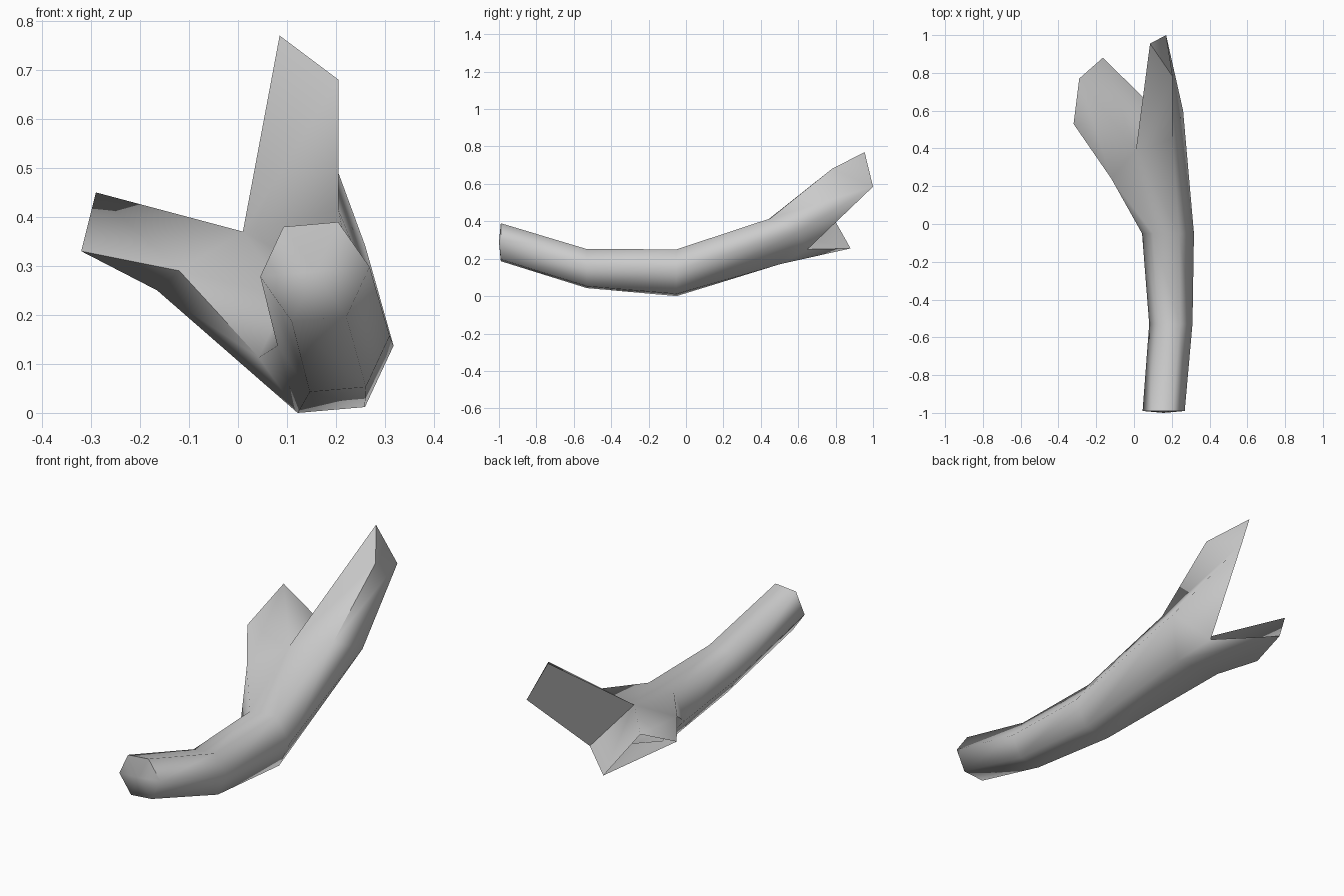
import bpy
import bmesh
import math

default_cube = bpy.data.objects.get("Cube")
if default_cube:
    bpy.data.objects.remove(default_cube, do_unlink=True)

# Single grey wood material
grey = bpy.data.materials.new("grey wood")
grey.use_nodes = True
grey.diffuse_color = (0.6, 0.6, 0.6, 1)
grey.node_tree.nodes["Principled BSDF"].inputs["Base Color"].default_value = grey.diffuse_color

SIDES = 6
bm = bmesh.new()


def hexagon_ring(centre_x, y, centre_z, radius):
    """Upright hexagon, counted from the left (+x) corner over the top."""
    ring = []
    for side in range(SIDES):
        angle = math.tau * side / SIDES + math.radians(5)
        ring.append(bm.verts.new((centre_x + radius * math.cos(angle), y,
                                  centre_z + radius * math.sin(angle))))
    return ring


def corner(x, y, z):
    return bm.verts.new((x, y, z))


def bridge(ring_a, ring_b):
    for side in range(SIDES):
        following = (side + 1) % SIDES
        bm.faces.new((ring_a[side], ring_a[following],
                      ring_b[following], ring_b[side]))


# Bent stem
butt = hexagon_ring(0.157, -0.99, 0.288, 0.112)
lower_bend = hexagon_ring(0.195, -0.53, 0.147, 0.115)
upper_bend = hexagon_ring(0.18, -0.05, 0.125, 0.138)

# Widened fork, its corners in the same order as the stem
fork_left = corner(0.26, 0.6, 0.34)
fork_top = corner(0.205, 0.45, 0.415)
crotch_top = corner(0.01, 0.39, 0.37)
fork_right = corner(-0.12, 0.24, 0.29)
fork_under_right = corner(-0.165, 0.42, 0.25)
fork_under = corner(0.15, 0.5, 0.17)
crotch_back = corner(0.07, 0.65, 0.25)
fork = [fork_left, fork_top, crotch_top, fork_right, fork_under_right, fork_under]

stem_rings = [butt, lower_bend, upper_bend, fork]
for ring_a, ring_b in zip(stem_rings, stem_rings[1:]):
    bridge(ring_a, ring_b)

# Slightly pointed butt end
butt_centre = corner(0.157, -1, 0.288)
for side in range(SIDES):
    bm.faces.new((butt[side], butt_centre, butt[(side + 1) % SIDES]))

# Tall splintered prong with its slanted broken end
tall_peak = corner(0.085, 0.955, 0.77)
tall_shoulder = corner(0.205, 0.78, 0.68)
tall_back = corner(0.17, 1, 0.585)
tall_prong = [
    (crotch_top, fork_top, tall_shoulder, tall_peak),
    (fork_top, fork_left, tall_back, tall_shoulder),
    (fork_left, fork_under, crotch_back, tall_back),
    (crotch_back, crotch_top, tall_peak, tall_back),
    (tall_peak, tall_shoulder, tall_back),
]

# Short side prong, hollow at its broken end
side_front = corner(-0.32, 0.53, 0.33)
side_peak = corner(-0.29, 0.77, 0.45)
side_back = corner(-0.165, 0.88, 0.255)
side_prong = [
    (fork_right, crotch_top, side_peak, side_front),
    (crotch_top, crotch_back, side_back, side_peak),
    (fork_right, side_front, fork_under_right),
    (fork_under_right, side_front, side_back),
    (fork_under_right, side_back, fork_under),
    (fork_under, side_back, crotch_back),
]
for corners in tall_prong + side_prong:
    bm.faces.new(corners)

bmesh.ops.recalc_face_normals(bm, faces=bm.faces[:])
mesh = bpy.data.meshes.new("forked_branch")
bm.to_mesh(mesh)
bm.free()
mesh.materials.append(grey)

branch = bpy.data.objects.new("forked_branch", mesh)
bpy.context.collection.objects.link(branch)

# Soft bark with crisp broken ends
bpy.ops.object.select_all(action="DESELECT")
branch.select_set(True)
bpy.context.view_layer.objects.active = branch
bpy.ops.object.shade_smooth_by_angle(angle=math.radians(80))
